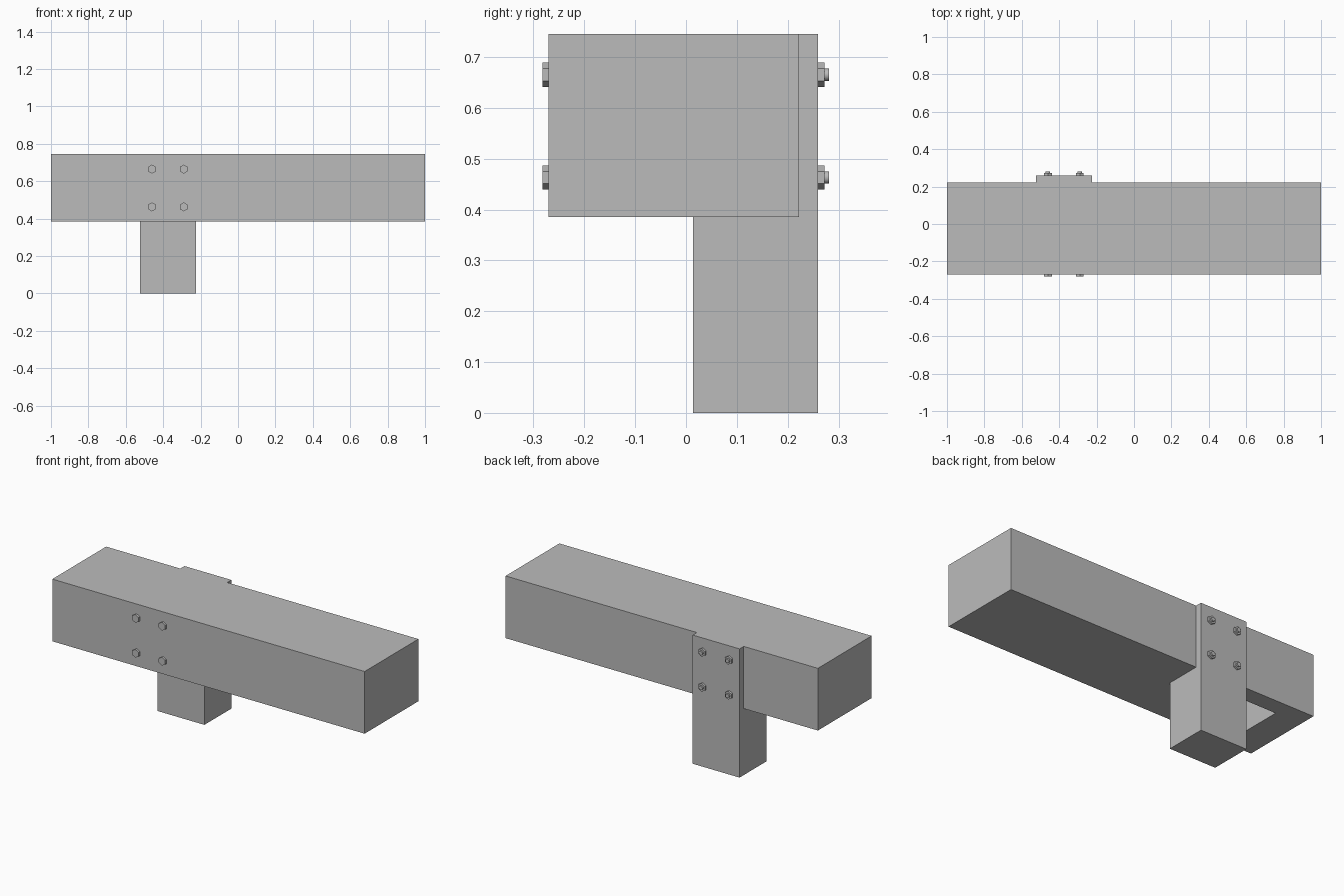
import bpy
import math
from mathutils import Vector

if "Cube" in bpy.data.objects:
    bpy.data.objects.remove(bpy.data.objects["Cube"], do_unlink=True)

grey = bpy.data.materials.new("plain grey")
grey.use_nodes = True
GREY = (0.5, 0.5, 0.5, 1)
grey.diffuse_color = GREY
grey.node_tree.nodes["Principled BSDF"].inputs["Base Color"].default_value = GREY


def box(name, low, high):
    """Axis-aligned box between two corners."""
    low, high = Vector(low), Vector(high)
    bpy.ops.mesh.primitive_cube_add(size=1)
    ob = bpy.context.object
    ob.name = name
    size, mid = high - low, (low + high) / 2
    for v in ob.data.vertices:
        v.co = v.co * size + mid
    ob.data.materials.append(grey)
    return ob


def rod(name, x, z, y0, y1, radius, sides):
    """Prism or cylinder along y, with a corner pointing up."""
    bpy.ops.mesh.primitive_cylinder_add(
        vertices=sides, radius=radius, depth=y1 - y0,
        location=(x, (y0 + y1) / 2, z), rotation=(math.pi / 2, 0, 0))
    ob = bpy.context.object
    ob.name = name
    ob.data.materials.append(grey)
    return ob


def cut(target, cutter):
    """Subtract the cutter and hide it."""
    mod = target.modifiers.new(cutter.name, 'BOOLEAN')
    mod.operation = 'DIFFERENCE'
    mod.solver = 'EXACT'
    mod.object = cutter
    bpy.context.view_layer.objects.active = target
    bpy.ops.object.modifier_apply(modifier=mod.name)
    bpy.data.objects.remove(cutter, do_unlink=True)


BACK, FRONT = 0.222, -0.27
BOTTOM, TOP = 0.385, 0.745
POST_L, POST_R = -0.525, -0.225
LAP = 0.137

# Beam with a housing for the post and a blind mortise underneath
beam = box("beam", (-1, FRONT, BOTTOM), (1, BACK, TOP))
cut(beam, box("housing_cutter", (POST_L, LAP, 0.3), (POST_R, 0.4, 0.9)))
cut(beam, box("mortise_cutter", (-0.833, -0.172, 0.3), (-0.535, 0.124, 0.585)))

# Post with its upper half lapped into the beam
post = box("post", (POST_L, 0.014, 0), (POST_R, 0.26, TOP))
cut(post, box("lap_cutter", (-0.7, -0.1, BOTTOM), (-0.1, LAP, 0.9)))

# Four bolts through the joint
for x in (-0.46, -0.29):
    for z in (0.665, 0.463):
        rod("bolt_head", x, z, FRONT - 0.012, FRONT, 0.024, 6)
        rod("bolt_nut", x, z, 0.26, 0.272, 0.024, 6)
        rod("bolt_shaft", x, z, FRONT, 0.281, 0.012, 24)
        bpy.ops.object.shade_smooth_by_angle()
